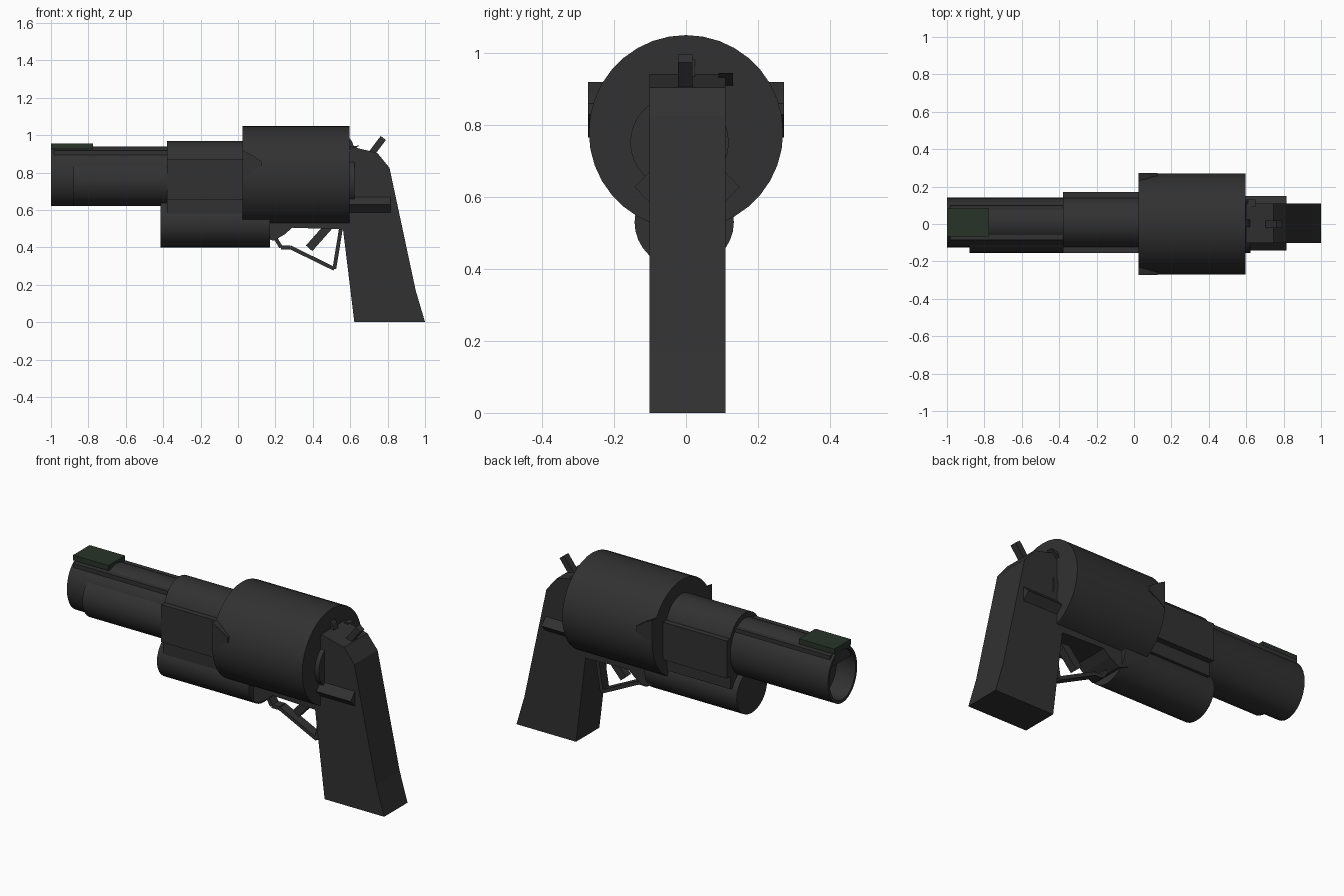
import bpy, bmesh, math
from mathutils import Vector

if "Cube" in bpy.data.objects:
    bpy.data.objects.remove(bpy.data.objects["Cube"])


def material(name, rgb):
    m = bpy.data.materials.new(name)
    m.diffuse_color = (*rgb, 1)
    m.use_nodes = True
    m.node_tree.nodes["Principled BSDF"].inputs["Base Color"].default_value = m.diffuse_color
    return m


METAL = material("dark_gunmetal", (0.031, 0.031, 0.031))
GREEN = material("dark_green", (0.021, 0.034, 0.022))


def finish(name, bm, mat=METAL, smooth=False):
    bmesh.ops.recalc_face_normals(bm, faces=bm.faces)
    me = bpy.data.meshes.new(name)
    bm.to_mesh(me)
    bm.free()
    me.materials.append(mat)
    ob = bpy.data.objects.new(name, me)
    bpy.context.collection.objects.link(ob)
    if smooth:
        bpy.context.view_layer.objects.active = ob
        bpy.ops.object.select_all(action='DESELECT')
        ob.select_set(True)
        bpy.ops.object.shade_smooth_by_angle(angle=math.radians(30))
    return ob


def lathe(name, rings, y, z, n=32, smooth=True):
    """Stack of (x, radius_y, radius_z) rings along x, capped at both ends."""
    bm = bmesh.new()
    loops = []
    for x, ry, rz in rings:
        loops.append([bm.verts.new((x, y + ry * math.cos(2 * math.pi * i / n),
                                    z + rz * math.sin(2 * math.pi * i / n))) for i in range(n)])
    for a, b in zip(loops, loops[1:]):
        for i in range(n):
            j = (i + 1) % n
            bm.faces.new((a[i], a[j], b[j], b[i]))
    bm.faces.new(loops[0])
    bm.faces.new(loops[-1])
    return finish(name, bm, smooth=smooth)


def extrude(name, pts, y0, y1, mat=METAL):
    """Side profile of (x, z) points extruded across y."""
    bm = bmesh.new()
    f = bm.faces.new([bm.verts.new((x, y0, z)) for x, z in pts])
    r = bmesh.ops.extrude_face_region(bm, geom=[f])
    verts = [v for v in r["geom"] if isinstance(v, bmesh.types.BMVert)]
    bmesh.ops.translate(bm, verts=verts, vec=(0, y1 - y0, 0))
    return finish(name, bm, mat)


def box(name, x0, x1, y0, y1, z0, z1, mat=METAL):
    return extrude(name, [(x0, z0), (x1, z0), (x1, z1), (x0, z1)], y0, y1, mat)


def bar(name, a, b, t, y0, y1):
    """Straight bar between two (x, z) points, t thick."""
    a, b = Vector(a), Vector(b)
    d = (b - a).normalized() * t / 2
    n = Vector((-d.y, d.x))
    return extrude(name, [tuple(a + n), tuple(b + n), tuple(b - n), tuple(a - n)], y0, y1)


# Barrel: hollow muzzle sleeve, inner tube and top strip
lathe("barrel", [(0.04, .133, .16), (-1, .133, .16), (-1, .118, .143), (-.86, .118, .143)], .008, .78)
lathe("inner_tube", [(-.88, .137, .132), (.622, .137, .132)], -.018, .752)
box("barrel_strip", -.985, .04, -.085, .10, .85, .918)
box("front_sight", -1, -.775, -.068, .082, .925, .955, GREEN)

# Receiver block in front of the drum
lathe("receiver_top", [(-.38, .14, .15), (.04, .14, .15)], .008, .82)
box("receiver_block", -.38, .04, -.155, .172, .655, .87)

# Lower tube and its hanger rail
lathe("lower_tube", [(-.415, .138, .13), (.17, .138, .13)], -.005, .53)
box("hanger_rail", -.38, .12, -.138, .138, .58, .655)

# Drum with side latches
lathe("drum", [(.025, .27, .27), (.597, .27, .27)], 0, .78, 36)
latch = [(.025, .92), (.08, .89), (.125, .86), (.125, .83), (.07, .80), (.025, .765)]
for side, name in ((-1, "latch_front"), (1, "latch_back")):
    extrude(name, latch, side * .20, side * .272)

# Lower frame and trigger group
extrude("lower_frame", [(.12, .56), (.12, .46), (.19, .435), (.25, .47), (.29, .505), (.6, .495), (.6, .56)],
        -.10, .11)
guard = [(.20, .45), (.23, .40), (.28, .40), (.515, .285), (.555, .53)]
for i, (a, b) in enumerate(zip(guard, guard[1:])):
    bar(f"trigger_guard_{i + 1}", a, b, .02, -.025, .03)
bar("trigger", (.50, .53), (.38, .395), .045, -.02, .025)

# Grip, hammer, rear sight and side rails
extrude("grip", [(.622, 0), (1, 0), (.95, .17), (.81, .825), (.745, .905), (.60, .94), (.555, .55)],
        -.102, .11)
bar("hammer", (.69, .87), (.777, .985), .035, -.022, .018)
extrude("rear_sight", [(.585, .92), (.625, .92), (.61, .965), (.595, .985)], -.015, .025)
extrude("rear_spur", [(.60, .91), (.65, .945), (.61, .94)], .09, .13)
lathe("side_rail", [(.58, .146, .062), (.815, .146, .062)], .003, .628, 8, False)
